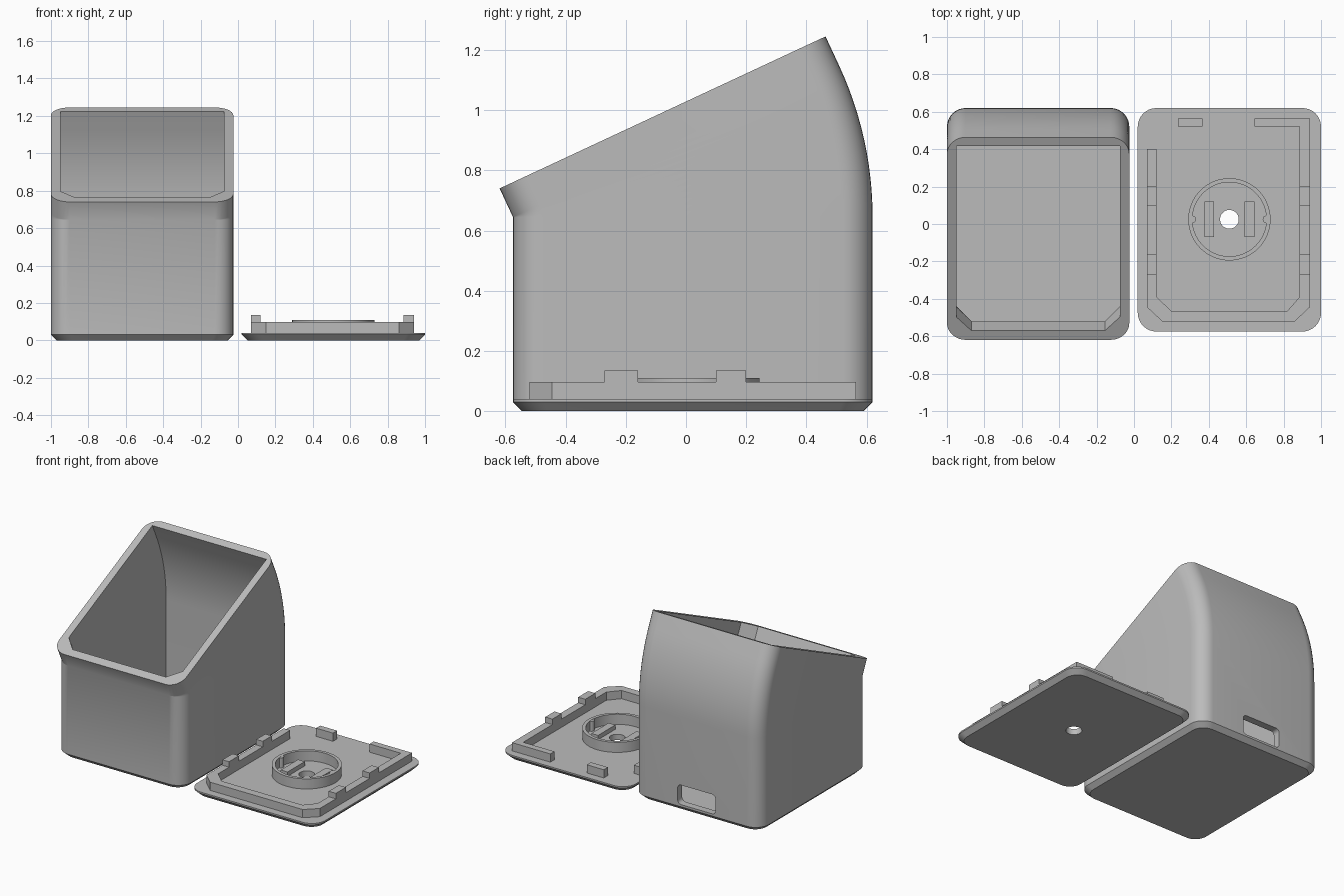
import bpy, bmesh, math
from mathutils import Matrix, Vector

cube = bpy.data.objects.get("Cube")
if cube:
    bpy.data.objects.remove(cube, do_unlink=True)

grey = bpy.data.materials.new("plain grey")
grey.use_nodes = True
COLOUR = (0.5, 0.5, 0.5, 1)
grey.diffuse_color = COLOUR
grey.node_tree.nodes["Principled BSDF"].inputs["Base Color"].default_value = COLOUR


def outline(x0, x1, y0, y1, front, back):
    """Rectangle outline; front and back are (corner radius, segments)."""
    points = []
    corners = ((x0, y0, 180, front), (x1, y0, 270, front),
               (x1, y1, 0, back), (x0, y1, 90, back))
    for x, y, start, (r, n) in corners:
        cx = x + r if x == x0 else x - r
        cy = y + r if y == y0 else y - r
        for i in range(n + 1):
            a = math.radians(start + 90 * i / max(n, 1))
            points.append((cx + r * math.cos(a), cy + r * math.sin(a)))
    return points


def level(points, z):
    return [Vector((x, y, z)) for x, y in points]


def loft(name, rings):
    """Closed solid through a stack of matching rings."""
    bm = bmesh.new()
    loops = [[bm.verts.new(p) for p in ring] for ring in rings]
    bm.faces.new(loops[0][::-1])
    bm.faces.new(loops[-1])
    for low, high in zip(loops, loops[1:]):
        for i in range(len(low)):
            j = (i + 1) % len(low)
            bm.faces.new((low[i], low[j], high[j], high[i]))
    bmesh.ops.remove_doubles(bm, verts=bm.verts, dist=0.0005)
    bmesh.ops.recalc_face_normals(bm, faces=bm.faces)
    mesh = bpy.data.meshes.new(name)
    bm.to_mesh(mesh)
    bm.free()
    mesh.materials.append(grey)
    obj = bpy.data.objects.new(name, mesh)
    bpy.context.collection.objects.link(obj)
    return obj


def prism(name, points, z0, z1):
    return loft(name, [level(points, z0), level(points, z1)])


def block(name, x0, x1, y0, y1, z0, z1):
    return prism(name, outline(x0, x1, y0, y1, (0, 0), (0, 0)), z0, z1)


def circle(x, y, r, n=48):
    return [(x + r * math.cos(math.tau * i / n), y + r * math.sin(math.tau * i / n))
            for i in range(n)]


def cut(obj, *cutters):
    for cutter in cutters:
        mod = obj.modifiers.new("cut", "BOOLEAN")
        mod.operation, mod.solver, mod.object = "DIFFERENCE", "EXACT", cutter
    graph = bpy.context.evaluated_depsgraph_get()
    mesh = bpy.data.meshes.new_from_object(obj.evaluated_get(graph))
    obj.modifiers.clear()
    obj.data = mesh
    for cutter in cutters:
        bpy.data.objects.remove(cutter, do_unlink=True)


def smooth(obj):
    bpy.ops.object.select_all(action="DESELECT")
    obj.select_set(True)
    bpy.context.view_layer.objects.active = obj
    bpy.ops.object.shade_smooth_by_angle(angle=math.radians(25))


# Tilted housing: straight walls, then a sweep hinged on the front edge, then a lip
FRONT, BACK = -0.575, 0.62
SHOULDER, TILT, LIP = 0.645, 25, 0.105
PIVOT = Vector((0, FRONT, SHOULDER))


def swept(points, lip):
    rings = []
    steps = 12
    for i in range(steps + 1):
        turn = Matrix.Rotation(math.radians(TILT * i / steps), 3, "X")
        rings.append([PIVOT + turn @ (p - PIVOT) for p in level(points, SHOULDER)])
    rise = turn @ Vector((0, 0, lip))
    rings.append([p + rise for p in rings[-1]])
    return rings


def base_outline(x0, x1, inset):
    r = 0.1 - inset / 2
    return outline(x0 + inset, x1 - inset, FRONT + inset, BACK - inset, (r, 8), (r, 8))


X0, X1 = -1.0, -0.025
outer = base_outline(X0, X1, 0)
housing = loft("housing", [level(base_outline(X0, X1, 0.03), 0), level(outer, 0.03)]
               + swept(outer, LIP))
inner = outline(X0 + 0.05, X1 - 0.05, FRONT + 0.055, BACK - 0.05, (0.08, 1), (0, 0))
cavity = loft("cavity_cutter", [level(inner, 0.04)] + swept(inner, LIP + 0.05))

# Rounded cable opening in the back wall
slot = outline(-0.66, -0.37, 0.045, 0.18, (0.025, 4), (0.025, 4))
opening = loft("cable_opening_cutter",
               [[Vector((x, y, z)) for x, z in slot] for y in (0.5, 0.7)])
cut(housing, cavity, opening)
smooth(housing)

# Base plate with a centre hole
PX0, PX1, TOP = 0.02, 1.0, 0.04
CX, CY = 0.51, 0.025
rim = base_outline(PX0, PX1, 0)
plate = loft("base_plate", [level(base_outline(PX0, PX1, 0.03), 0),
                            level(rim, 0.03), level(rim, TOP)])
cut(plate, prism("hole_cutter", circle(CX, CY, 0.05), -0.1, 0.2))
smooth(plate)

# Raised locating wall with chamfered front corners
LOW = TOP - 0.005
WALL = 0.097
prism("locating_wall", [
    (0.07, 0.4), (0.07, -0.445), (0.15, -0.52), (0.86, -0.52), (0.94, -0.445),
    (0.94, 0.565), (0.645, 0.565), (0.645, 0.52), (0.885, 0.52), (0.885, -0.39),
    (0.82, -0.465), (0.2, -0.465), (0.12, -0.39), (0.12, 0.4)], LOW, WALL)
block("back_locating_tab", 0.235, 0.365, 0.52, 0.565, LOW, WALL)

# Snap clips on both side walls
for side, x0, x1 in (("right", 0.07, 0.12), ("left", 0.885, 0.94)):
    for place, y0, y1 in (("front", -0.27, -0.16), ("back", 0.1, 0.2)):
        block(f"{side}_{place}_clip", x0, x1, y0, y1, LOW, 0.135)

# Round socket with two inner nubs and two bars
socket = prism("socket_ring", circle(CX, CY, 0.22, 64), LOW, 0.11)
cut(socket, prism("socket_cutter", circle(CX, CY, 0.198, 64), 0, 0.2))
smooth(socket)
for side, s in (("right", -1), ("left", 1)):
    smooth(prism(f"{side}_socket_nub", circle(CX + s * 0.198, CY, 0.02, 16), LOW, 0.109))
    x = CX + s * 0.107
    block(f"{side}_socket_bar", x - 0.026, x + 0.026, CY - 0.095, CY + 0.095, LOW, 0.07)
